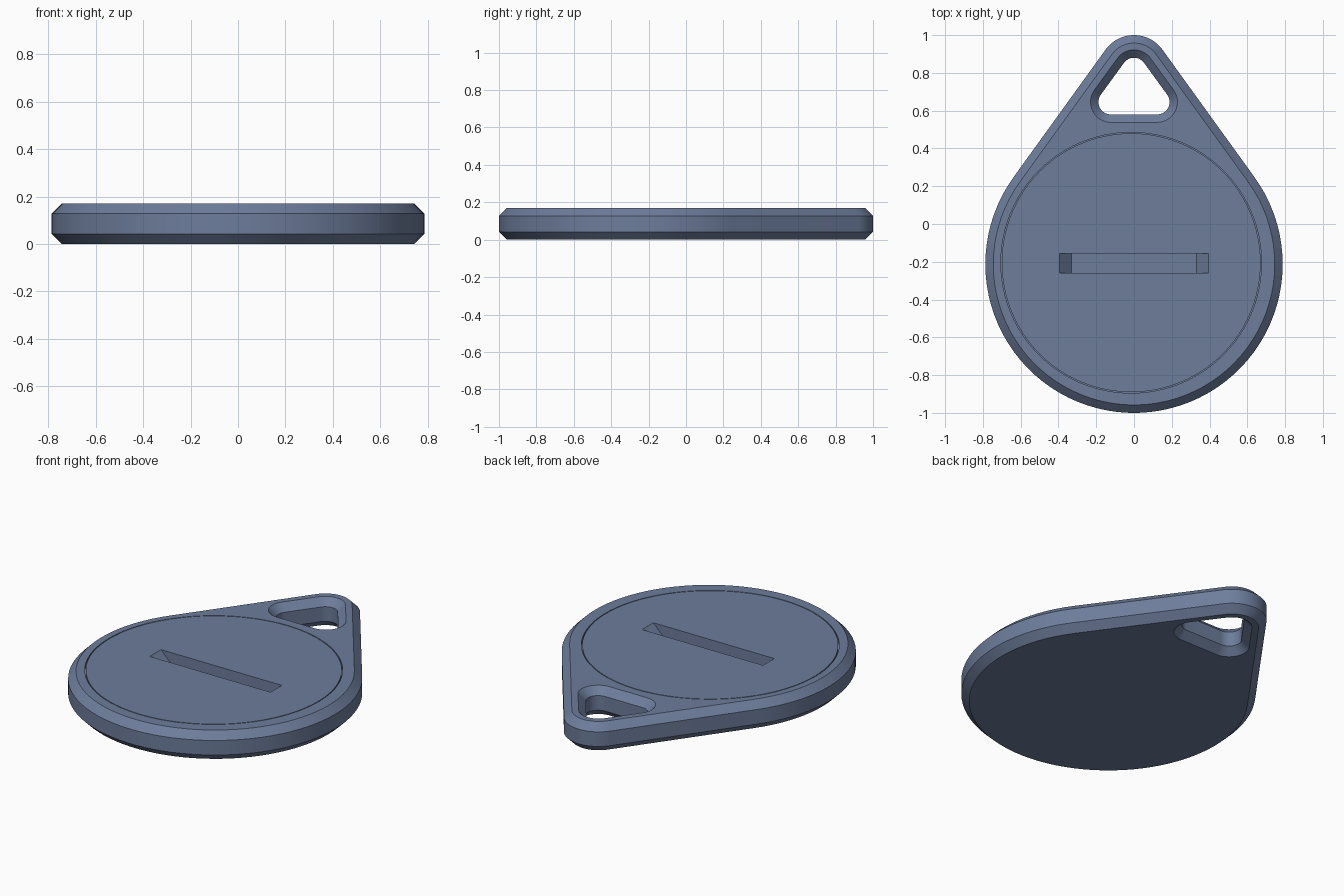
import bpy, bmesh, math
from mathutils import Vector

if "Cube" in bpy.data.objects:
    bpy.data.objects.remove(bpy.data.objects["Cube"])

H, C = 0.17, 0.042            # thickness and chamfer
CENTRE = (-0.015, -0.205)     # centre of the round lid

slate = bpy.data.materials.new("slate blue")
slate.diffuse_color = (0.155, 0.205, 0.33, 1)
slate.use_nodes = True
slate.node_tree.nodes["Principled BSDF"].inputs["Base Color"].default_value = slate.diffuse_color


def outline(circles, grow=0.0, step=4):
    """Hull of circles (x, y, r, start angle, end angle), listed counter-clockwise."""
    pts = []
    for x, y, r, a0, a1 in circles:
        n = max(2, round((a1 - a0) / step))
        for i in range(n + 1):
            a = math.radians(a0 + (a1 - a0) * i / n)
            pts.append((x + (r + grow) * math.cos(a), y + (r + grow) * math.sin(a)))
    return pts


def loft(name, layers):
    """Closed solid through stacked outlines given as (z, points)."""
    bm = bmesh.new()
    rings = [[bm.verts.new((x, y, z)) for x, y in pts] for z, pts in layers]
    n = len(rings[0])
    for low, high in zip(rings, rings[1:]):
        for i in range(n):
            j = (i + 1) % n
            bm.faces.new((low[i], low[j], high[j], high[i]))
    bm.faces.new(rings[0][::-1])
    bm.faces.new(rings[-1])
    bmesh.ops.recalc_face_normals(bm, faces=bm.faces)
    me = bpy.data.meshes.new(name)
    bm.to_mesh(me)
    bm.free()
    me.materials.append(slate)
    ob = bpy.data.objects.new(name, me)
    bpy.context.collection.objects.link(ob)
    return ob


def cut(target, cutter):
    mod = target.modifiers.new("cut", 'BOOLEAN')
    mod.operation, mod.solver, mod.object = 'DIFFERENCE', 'EXACT', cutter
    bpy.context.view_layer.objects.active = target
    bpy.ops.object.modifier_apply(modifier=mod.name)
    bpy.data.objects.remove(cutter)


def disc(name, r, z0, z1):
    pts = outline([(*CENTRE, r, 0, 356.25)], step=3.75)
    return loft(name, [(z0, pts), (z1, pts)])


# Teardrop body with chamfered rims
R, r = 0.787, 0.186
tilt = math.degrees(math.asin((R - r) / (2 - R - r)))
drop = [(0, 1 - r, r, tilt, 180 - tilt), (0, R - 1, R, 180 - tilt, 360 + tilt)]
body = loft("tag_body", [(0, outline(drop, -C)), (C, outline(drop)),
                         (H - C, outline(drop)), (H, outline(drop, -C))])

# Rounded triangular key-ring hole, chamfered on both sides
tri = [(0.122, 0.646, 0.066, -90, tilt), (0, 1 - r, 0.066, tilt, 180 - tilt),
       (-0.122, 0.646, 0.066, 180 - tilt, 270)]
e = 0.02
cut(body, loft("ring_hole", [(-e, outline(tri, C + e)), (C, outline(tri)),
                             (H - C, outline(tri)), (H + e, outline(tri, C + e))]))

# Thin circular groove around the lid
groove = disc("groove", 0.690, H - 0.02, H + 0.02)
cut(groove, disc("groove_core", 0.685, 0, H + 0.1))
cut(body, groove)

# Coin slot with sloped ends
def bar(half):
    return [(-half, -0.26), (half, -0.26), (half, -0.155), (-half, -0.155)]


cut(body, loft("coin_slot", [(H - 0.065, bar(0.33)), (H + e, bar(0.415))]))

# Smooth curves, sharp chamfer edges
bpy.ops.object.select_all(action='DESELECT')
body.select_set(True)
bpy.context.view_layer.objects.active = body
bpy.ops.object.shade_smooth_by_angle(angle=math.radians(25))
